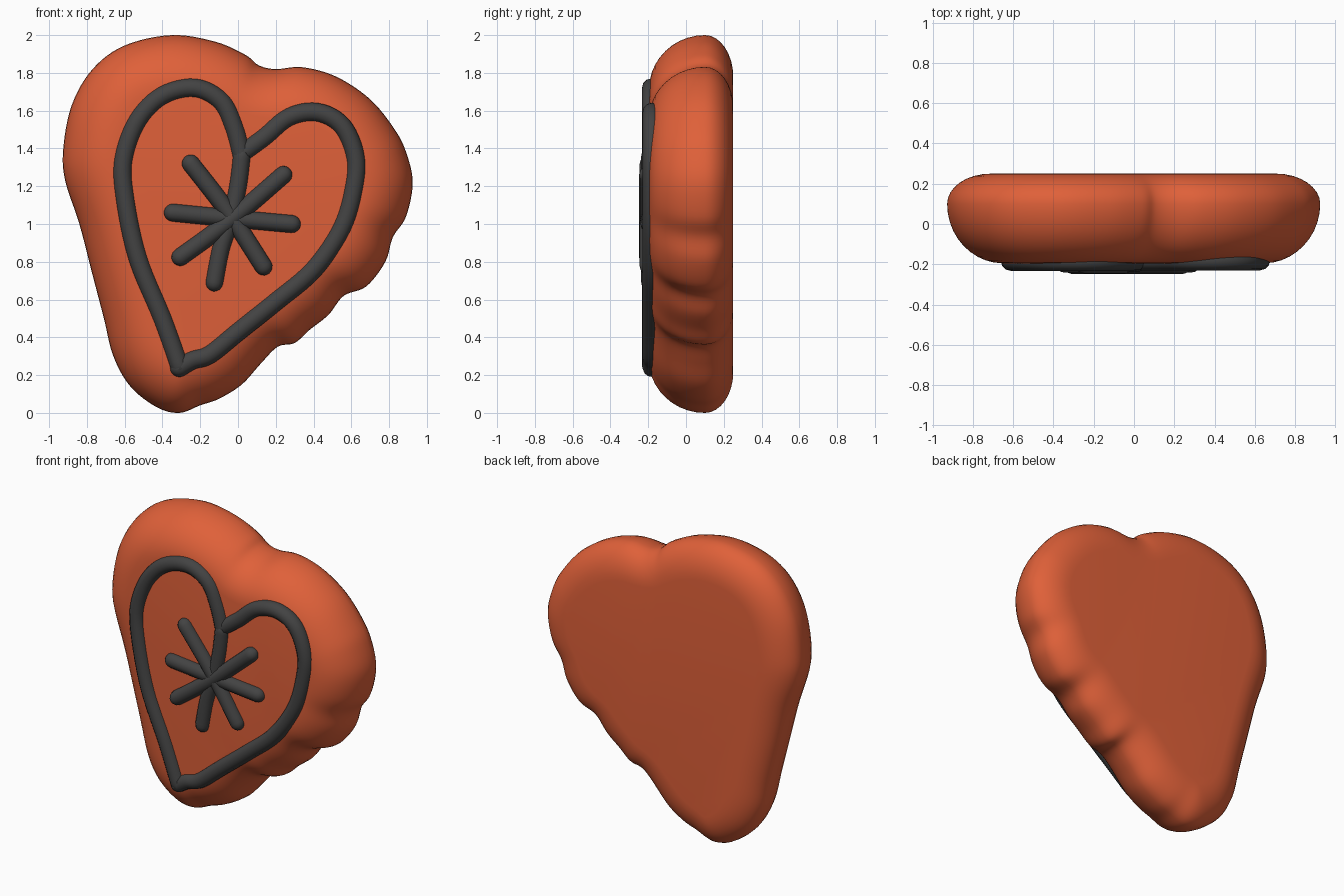
import bpy, bmesh, math
from mathutils import Vector

if "Cube" in bpy.data.objects:
    bpy.data.objects.remove(bpy.data.objects["Cube"])


def material(name, colour):
    mat = bpy.data.materials.new(name)
    mat.use_nodes = True
    mat.diffuse_color = colour
    bsdf = next(n for n in mat.node_tree.nodes if n.type == 'BSDF_PRINCIPLED')
    bsdf.inputs["Base Color"].default_value = colour
    bsdf.inputs["Roughness"].default_value = 0.7
    return mat


ORANGE = material("baked orange", (0.74, 0.118, 0.041, 1))
CHARCOAL = material("dark icing", (0.056, 0.056, 0.056, 1))


def spline(points, steps, closed=False):
    """Smooth path through the points."""
    pts = [Vector(p) for p in points]
    n = len(pts)
    at = lambda i: pts[i % n] if closed else pts[max(0, min(n - 1, i))]
    path = []
    for i in range(n if closed else n - 1):
        a, b, c, d = (at(i + k) for k in (-1, 0, 1, 2))
        for s in range(steps):
            t = s / steps
            path.append(0.5 * (2 * b + (c - a) * t + (2 * a - 5 * b + 4 * c - d) * t * t
                               + (3 * b - a - 3 * c + d) * t ** 3))
    return path if closed else path + [pts[-1]]


def relax(ring, rounds):
    for _ in range(rounds):
        n = len(ring)
        ring = [(ring[i - 1] + 2 * ring[i] + ring[(i + 1) % n]) / 4 for i in range(n)]
    return ring


def finish(obj, mat, angle=60):
    obj.data.materials.append(mat)
    bpy.ops.object.select_all(action='DESELECT')
    obj.select_set(True)
    bpy.context.view_layer.objects.active = obj
    bpy.ops.object.shade_smooth_by_angle(angle=math.radians(angle))


# Biscuit: lopsided heart outline (x, z) with a lumpy lower right edge
OUTLINE = [(-.31, 0), (-.43, .03), (-.57, .14), (-.66, .3), (-.71, .5), (-.77, .73),
           (-.84, 1), (-.915, 1.23), (-.925, 1.4), (-.88, 1.63), (-.77, 1.82), (-.6, 1.945),
           (-.35, 2), (-.12, 1.965), (.04, 1.895), (.11, 1.84), (.2, 1.82), (.34, 1.83),
           (.52, 1.78), (.7, 1.66), (.83, 1.5), (.89, 1.38), (.925, 1.22), (.89, 1.04),
           (.82, .93), (.78, .8), (.68, .67), (.56, .62), (.48, .52), (.38, .44),
           (.3, .37), (.21, .35), (.12, .26), (.02, .15), (-.1, .075), (-.2, .04)]
rim = spline(OUTLINE, 6, closed=True)
count = len(rim)
soft = relax(rim, 60)
inward = []
for i in range(count):
    t = soft[(i + 1) % count] - soft[i - 1]
    inward.append(Vector((t.y, -t.x)).normalized())
inward = [v.normalized() for v in relax(inward, 20)]


def inset_ring(depth):
    ring = [p + v * depth for p, v in zip(rim, inward)]
    return relax(ring, int(depth * 90))


# Rounded section: deep front curve, tighter back curve, widest at y = 0.1
section = []
for k in range(11):
    a = math.pi / 2 * (1 - k / 10)
    section.append((0.27 * (1 - math.cos(a)), 0.1 - 0.295 * math.sin(a)))
for k in range(1, 9):
    a = math.pi / 2 * k / 8
    section.append((0.21 * (1 - math.cos(a)), 0.1 + 0.15 * math.sin(a)))

bm = bmesh.new()
rings = [[bm.verts.new((p.x, y, p.y)) for p in inset_ring(d)] for d, y in section]
for low, high in zip(rings, rings[1:]):
    for i in range(count):
        j = (i + 1) % count
        bm.faces.new((low[i], low[j], high[j], high[i]))
bm.faces.new(rings[0])
bm.faces.new(list(reversed(rings[-1])))
bmesh.ops.recalc_face_normals(bm, faces=bm.faces)
mesh = bpy.data.meshes.new("biscuit")
bm.to_mesh(mesh)
bm.free()
biscuit = bpy.data.objects.new("biscuit", mesh)
bpy.context.collection.objects.link(biscuit)
finish(biscuit, ORANGE)


def piped_line(name, points, y, radius=0.05):
    """Round bead of icing with domed ends."""
    path = spline(points, 6)
    first, last = (path[0] - path[1]).normalized(), (path[-1] - path[-2]).normalized()
    beads = [(p, 1.0) for p in path]
    for k in (0.4, 0.7, 0.9, 0.99):
        size = math.sqrt(1 - k * k)
        beads.insert(0, (path[0] + first * radius * k, size))
        beads.append((path[-1] + last * radius * k, size))
    curve = bpy.data.curves.new(name, 'CURVE')
    curve.dimensions = '3D'
    curve.bevel_depth = radius
    curve.bevel_resolution = 4
    curve.use_fill_caps = True
    line = curve.splines.new('POLY')
    line.points.add(len(beads) - 1)
    for point, (p, size) in zip(line.points, beads):
        point.co = (p.x, y, p.y, 1)
        point.radius = size
    obj = bpy.data.objects.new(name, curve)
    bpy.context.collection.objects.link(obj)
    bpy.ops.object.select_all(action='DESELECT')
    obj.select_set(True)
    bpy.context.view_layer.objects.active = obj
    bpy.ops.object.convert(target='MESH')
    finish(bpy.context.object, CHARCOAL)


# Icing heart: right lobe runs down into the centre, left lobe closes it
piped_line("icing_heart_right", [(-.31, .25), (-.4, .5), (-.53, .82), (-.6, 1.15), (-.605, 1.35),
                                 (-.53, 1.55), (-.4, 1.68), (-.23, 1.72), (-.09, 1.65),
                                 (-.02, 1.51), (.02, 1.36)], -.183)
piped_line("icing_heart_left", [(.03, 1.38), (.14, 1.46), (.27, 1.565), (.42, 1.59), (.55, 1.52),
                                (.62, 1.36), (.615, 1.2), (.55, .98), (.4, .76), (.2, .59),
                                (0, .43), (-.15, .31), (-.24, .28), (-.31, .24)], -.18)

# Icing star: four crossing strokes
STROKES = {
    "upright": [(.02, 1.36), (0, 1.2), (-.04, 1.02), (-.09, .87), (-.125, .69)],
    "level": [(-.345, 1.06), (-.04, 1.03), (.285, 1)],
    "falling": [(-.25, 1.32), (-.05, 1.06), (.135, .775)],
    "rising": [(-.305, .825), (-.04, 1.02), (.24, 1.26)],
}
for i, (name, points) in enumerate(STROKES.items()):
    piped_line("icing_star_" + name, points, -.19 - .004 * i, 0.047)
